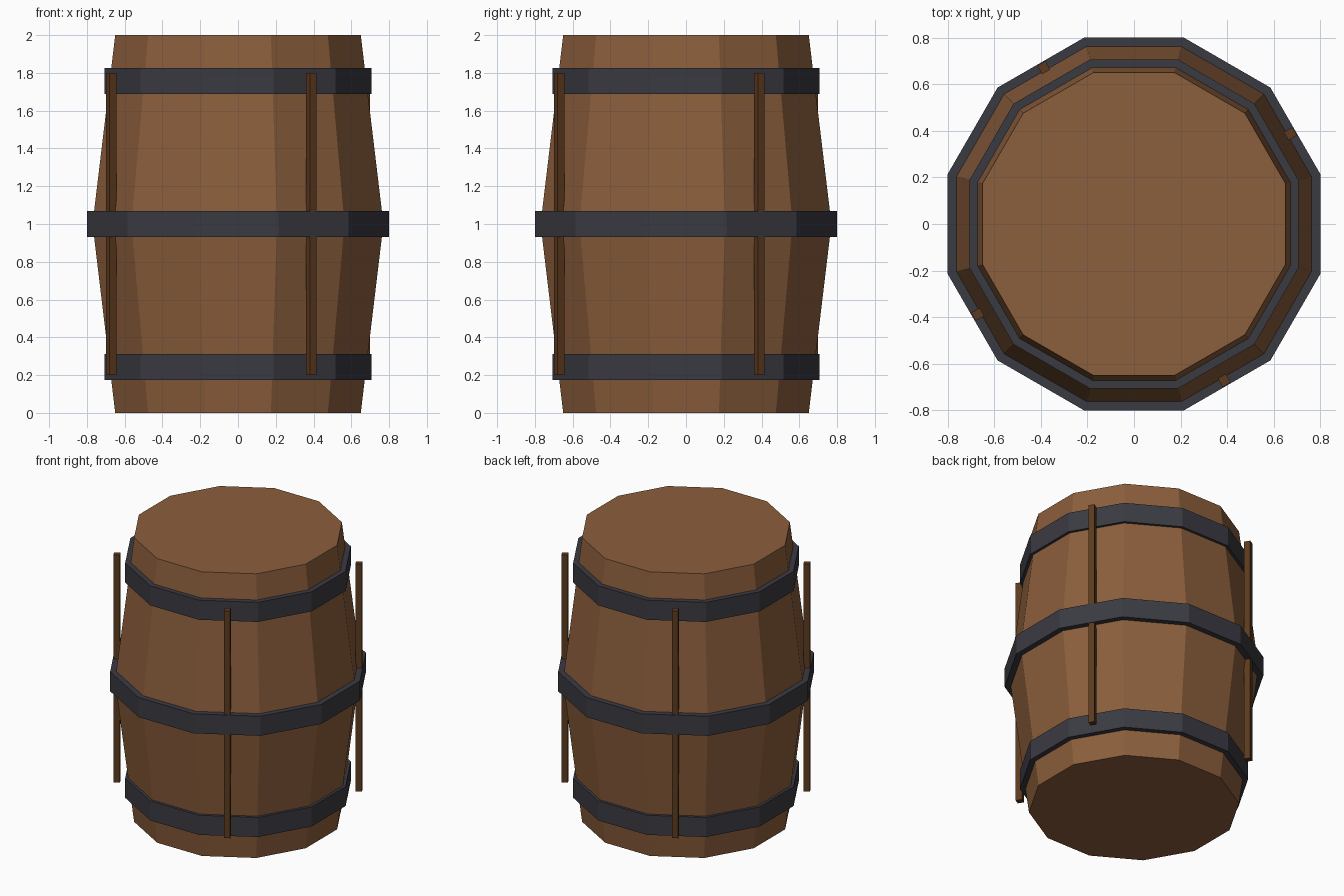
import bpy, bmesh, math
from mathutils import Matrix

if "Cube" in bpy.data.objects:
    bpy.data.objects.remove(bpy.data.objects["Cube"])

SIDES = 12
FLAT = math.cos(math.pi / SIDES)  # flat distance / corner radius


def material(name, rgb):
    m = bpy.data.materials.new(name)
    m.diffuse_color = (*rgb, 1)
    m.use_nodes = True
    m.node_tree.nodes["Principled BSDF"].inputs["Base Color"].default_value = m.diffuse_color
    return m


wood = material("barrel_wood", (0.258, 0.112, 0.045))
iron = material("dark_iron", (0.042, 0.042, 0.054))
dark_wood = material("dark_wood", (0.107, 0.042, 0.013))


def finish(name, bm, mat):
    bmesh.ops.recalc_face_normals(bm, faces=bm.faces)
    me = bpy.data.meshes.new(name)
    bm.to_mesh(me)
    bm.free()
    me.materials.append(mat)
    ob = bpy.data.objects.new(name, me)
    bpy.context.collection.objects.link(ob)
    return ob


def lathe(name, profile, mat, closed=False):
    """Twelve-sided turning of (flat radius, z) points; caps ends unless closed."""
    bm = bmesh.new()
    rings = []
    for r, z in profile:
        ring = []
        for k in range(SIDES):
            a = 2 * math.pi * (k + 0.5) / SIDES
            ring.append(bm.verts.new((r / FLAT * math.cos(a), r / FLAT * math.sin(a), z)))
        rings.append(ring)
    pairs = list(zip(rings, rings[1:]))
    if closed:
        pairs.append((rings[-1], rings[0]))
    else:
        bm.faces.new(rings[0])
        bm.faces.new(rings[-1])
    for a, b in pairs:
        for k in range(SIDES):
            n = (k + 1) % SIDES
            bm.faces.new((a[k], a[n], b[n], b[k]))
    return finish(name, bm, mat)


# Bulging body
lathe("barrel_body", [(0.65, 0), (0.77, 1), (0.65, 2)], wood)

# Iron hoops
H = 0.069
for name, z, inner, outer in (("lower_hoop", 0.243, 0.667, 0.706),
                              ("middle_hoop", 1.0, 0.755, 0.80),
                              ("upper_hoop", 1.757, 0.667, 0.706)):
    lathe(name, [(inner, z - H), (outer, z - H), (outer, z + H), (inner, z + H)], iron, True)

# Four upright battens
for i in range(4):
    bm = bmesh.new()
    bmesh.ops.create_cube(bm, size=1, matrix=Matrix.Rotation(math.radians(30 + 90 * i), 4, 'Z')
                          @ Matrix.Translation((0.775, 0, 1))
                          @ Matrix.Diagonal((0.042, 0.04, 1.6, 1)))
    finish(f"batten_{i + 1}", bm, dark_wood)
